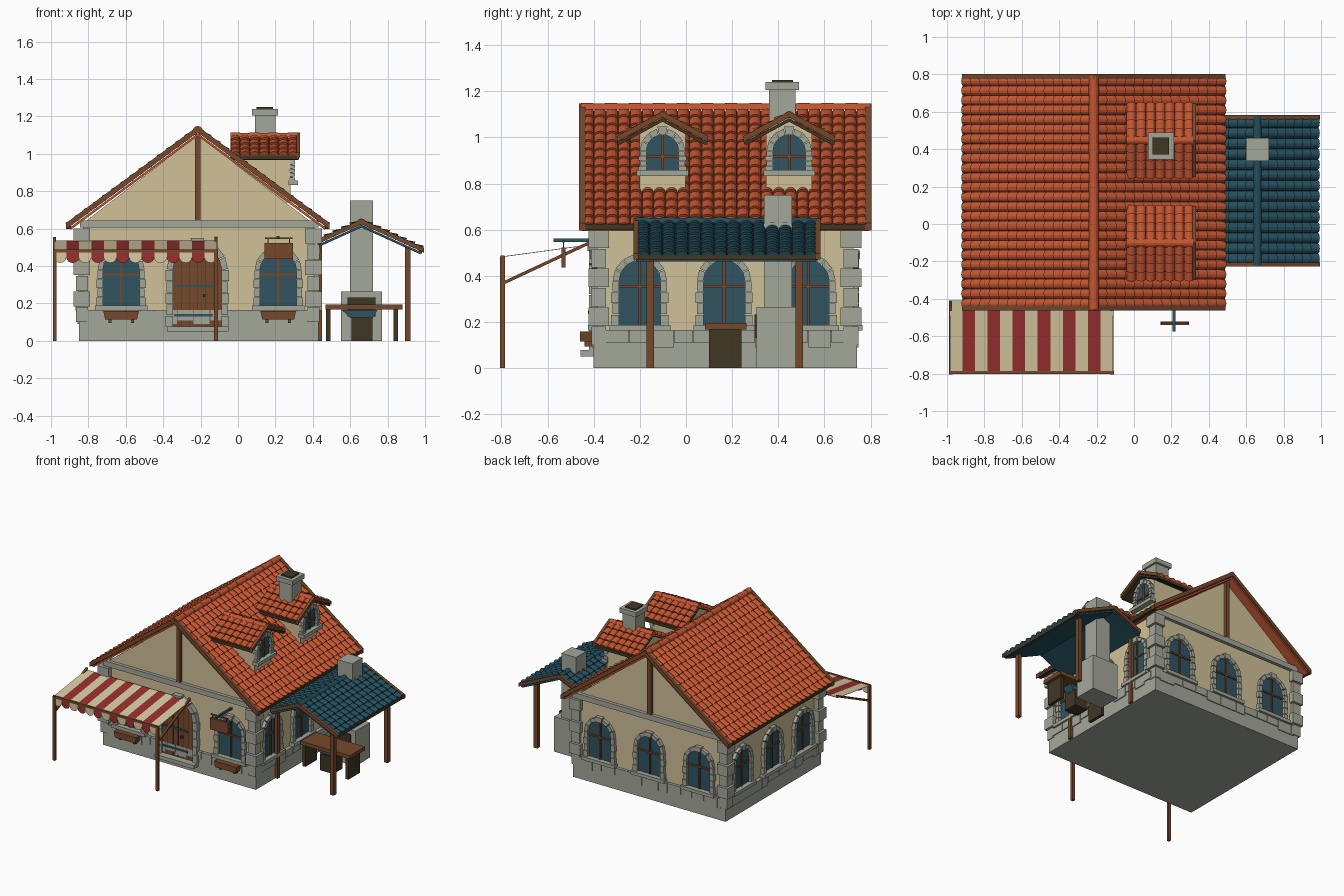
import bpy, bmesh, math, random
from mathutils import Vector, Matrix

if "Cube" in bpy.data.objects:
    bpy.data.objects.remove(bpy.data.objects["Cube"])
random.seed(4)

def lin(c):
    return c / 12.92 if c <= 0.04045 else ((c + 0.055) / 1.055) ** 2.4

COL = {"orange tile": (196, 86, 50), "blue tile": (36, 78, 92), "glass and steel": (48, 84, 97),
       "cream plaster": (208, 193, 152), "grey stone": (164, 167, 154), "brown wood": (118, 73, 44),
       "dark wood": (64, 54, 36), "red cloth": (152, 48, 46), "cream cloth": (216, 202, 162)}
MAT = {}
for n, c in COL.items():
    MAT[n] = bpy.data.materials.new(n)
    MAT[n].diffuse_color = (*[lin(v / 255) for v in c], 1)

PARTS = {}
def part(name, mat):
    if name not in PARTS:
        PARTS[name] = (bmesh.new(), mat)
    return PARTS[name][0]

def place(x, y, deg):
    return Matrix.Translation((x, y, 0)) @ Matrix.Rotation(math.radians(deg), 4, 'Z')
FRONT, SIDE = place(0, 0, 0), place(0, 0, 90)   # profile in xz, or in yz extruded along x

def prism(bm, pts, d0, d1, M=FRONT):
    """Extrude a (across, z) profile outward from d0 to d1."""
    a = [bm.verts.new(M @ Vector((u, -d0, z))) for u, z in pts]
    b = [bm.verts.new(M @ Vector((u, -d1, z))) for u, z in pts]
    bm.faces.new(a); bm.faces.new(b[::-1])
    for i in range(len(pts)):
        j = (i + 1) % len(pts)
        bm.faces.new((a[i], b[i], b[j], a[j]))

def box(bm, x0, x1, y0, y1, z0, z1):
    prism(bm, [(x0, z0), (x1, z0), (x1, z1), (x0, z1)], -y0, -y1)

def panel(bm, M, u0, u1, z0, z1, d0, d1):
    prism(bm, [(u0, z0), (u1, z0), (u1, z1), (u0, z1)], d0, d1, M)

def chevron(bm, c, l, r, za, slope, t, d0, d1, M=FRONT):
    prism(bm, [(c - l, za - l * slope), (c, za), (c + r, za - r * slope),
               (c + r, za - r * slope - t), (c, za - t), (c - l, za - l * slope - t)], d0, d1, M)

def arch(r, z0, zs, n=12):
    return [(r, z0)] + [(r * math.cos(math.pi * i / n), zs + r * math.sin(math.pi * i / n))
                        for i in range(n + 1)] + [(-r, z0)]

def stone_arch(bm, M, r, z0, zs, w, depth, rows):
    # jamb blocks then wedge stones
    h = (zs - z0) / rows
    for k in range(rows):
        e = w + (0.006 if k % 2 == 0 else 0)
        for s in (-1, 1):
            u = sorted((s * r, s * (r + e)))
            panel(bm, M, u[0], u[1], z0 + k * h + .002, z0 + (k + 1) * h - .002, -.01, depth)
    n = 7
    for k in range(n):
        a0, a1 = math.pi * k / n + .02, math.pi * (k + 1) / n - .02
        R = r + w + (.01 if k == n // 2 else 0)
        prism(bm, [(q * math.cos(a), zs + q * math.sin(a)) for q, a in ((r, a0), (R, a0), (R, a1), (r, a1))],
              -.01, depth + (.006 if k == n // 2 else 0), M)

def window(M, r, z0, zs, tag, w=.028):
    prism(part(tag + " glass", "glass and steel"), arch(r, z0, zs), -.01, .004, M)
    stone_arch(part(tag + " surrounds", "grey stone"), M, r, z0, zs, w, .024, 4)
    panel(part(tag + " sills", "grey stone"), M, -r - w - .014, r + w + .014, z0 - .022, z0 + .003, -.01, .04)
    bars = part(tag + " bars", "brown wood")
    panel(bars, M, -.006, .006, z0, zs + r, 0, .012)
    panel(bars, M, -r, r, zs - .03, zs - .018, 0, .012)

def tiles(bm, O, A, D, length, cols, rows, seg=6):
    """Barrel tiles: rows overlap down the slope, each with an open raised lower lip."""
    O, A, D = Vector(O), Vector(A), Vector(D)
    N = A.cross(D).normalized()
    if N.z < 0:
        N = -N
    w = length / cols
    for i in range(rows):
        for j in range(cols):
            lines = []
            for v, lift in ((i / rows, 0), ((i + 1.08) / rows, .012), ((i + 1.08) / rows, None)):
                line = []
                for k in range(seg + 1):
                    t = math.pi * k / seg
                    h = -.004 if lift is None else lift + w * .42 * math.sin(t)
                    line.append(bm.verts.new(O + A * (w * (j + .5 - .5 * math.cos(t))) + D * v + N * h))
                lines.append(line)
            for p, q in zip(lines, lines[1:]):
                for k in range(seg):
                    f = bm.faces.new((p[k], p[k + 1], q[k + 1], q[k]))
                    f.normal_update()
                    if f.normal.dot(N + D.normalized()) < 0:
                        f.normal_flip()

def ridge_cap(bm, M, c, z, r, d0, d1, n):
    for k in range(n):
        a, b = d0 + (d1 - d0) * k / n, d0 + (d1 - d0) * (k + 1) / n
        q = r * (1 if k % 2 else 1.1)
        prism(bm, [(c + q * math.cos(math.pi * i / 6), z + q * math.sin(math.pi * i / 6)) for i in range(7)], a, b, M)

# --- house body, plinth, gables
box(part("plinth", "grey stone"), -.85, .43, -.40, .74, 0, .16)
walls = part("walls", "cream plaster")
box(walls, -.83, .41, -.385, .725, .16, .62)
for y0, y1 in ((-.385, -.35), (.69, .725)):
    prism(walls, [(-.815, .64), (.385, .64), (-.215, 1.10)], -y0, -y1)
band = part("gable bands", "grey stone")
posts = part("gable posts", "brown wood")
for y0, y1 in ((-.41, -.35), (.69, .75)):
    box(band, -.845, .43, y0, y1, .605, .645)
    box(posts, -.23, -.2, y0, y1, .645, 1.11)

# --- corner stones and coping blocks
quoin = part("corner stones", "grey stone")
for cx in (-.835, .403):
    for cy in (-.378, .715):
        for k in range(6):
            h = .045 if k % 2 else .032
            box(quoin, cx - h, cx + h, cy - h, cy + h, .1 + k * .084, .18 + k * .084)
cope = part("coping stones", "grey stone")
for M, half in ((place(-.21, -.40, 0), .6), (place(.43, .17, 90), .53),
                (place(-.21, .74, 180), .6), (place(-.85, .17, -90), .53)):
    u = -half
    while u < half:
        e = min(u + random.uniform(.07, .14), half)
        panel(cope, M, u + .002, e - .002, random.choice((.09, .11)), .165, -.02, .007)
        u = e

# --- main roof
roof = part("main roof tiles", "orange tile")
S = .505 / .685
for s in (-1, 1):
    tiles(roof, (-.215, -.45, 1.112), (0, 1, 0), (s * .685, 0, -.505), 1.24, 24, 14)
    box(part("eave boards", "dark wood"), -.215 + s * .69 - .012, -.215 + s * .69 + .012, -.45, .79, .598, .628)
chevron(part("main roof deck", "orange tile"), -.215, .68, .68, 1.11, S, .015, .45, -.79)
ridge_cap(part("main ridge cap", "orange tile"), FRONT, -.215, 1.122, .025, .455, -.795, 24)
for d0, d1 in ((.463, .435), (-.775, -.803)):
    chevron(part("gable rafters", "brown wood"), -.215, .705, .705, 1.148, .735, .034, d0, d1)

# --- dormers on the right slope
for yc in (-.102, .447):
    M = place(.28, yc, 90)
    prism(part("dormer walls", "cream plaster"),
          [(-.1, .74), (.1, .74), (.1, 1.02), (0, 1.075), (-.1, 1.02)], -.32, 0, M)
    window(M, .07, .855, .942, "dormer window")
    for s in (-1, 1):
        tiles(part("dormer roof tiles", "orange tile"), (-.04, yc, 1.085), (1, 0, 0), (0, s * .185, -.1), .36, 7, 4)
        box(part("dormer eave boards", "dark wood"), -.04, .325, yc + s * .188 - .008, yc + s * .188 + .008, .97, .992)
    chevron(part("dormer decks", "dark wood"), 0, .185, .185, 1.083, .54, .015, -.32, .04, M)
    chevron(part("dormer rafters", "brown wood"), 0, .197, .197, 1.113, .54, .026, .032, .052, M)
    ridge_cap(part("dormer ridge caps", "orange tile"), M, 0, 1.09, .022, -.32, .035, 7)

# --- chimney
stack = part("chimney", "grey stone")
box(stack, .09, .2, .36, .475, .85, 1.21)
box(stack, .075, .215, .345, .49, 1.205, 1.24)
box(part("chimney flue", "dark wood"), .1, .188, .372, .463, 1.2, 1.25)

# --- windows on all sides
for x in (-.625, .215):
    window(place(x, -.385, 0), .098, .185, .378, "window")
for x in (-.625, -.21, .205):
    window(place(x, .725, 180), .098, .185, .378, "window")
for y in (-.2, .165, .53):
    window(place(.41, y, 90), .09, .185, .378, "window")
    window(place(-.83, y, -90), .09, .185, .378, "window")
for x in (-.625, .215):
    b = part("window boxes", "brown wood")
    prism(b, [(x - .085, .115), (x + .085, .115), (x + .095, .16), (x - .095, .16)], .40, .46)
    for s in (-1, 1):
        box(b, x + s * .06 - .008, x + s * .06 + .008, -.44, -.40, .095, .12)

# --- door
D = place(-.218, -.385, 0)
prism(part("door", "brown wood"), arch(.13, .075, .38), -.01, .02, D)
stone_arch(part("door surround", "grey stone"), D, .13, .075, .38, .034, .035, 5)
for k in (-2, -1, 0, 1, 2):
    panel(part("door plank gaps", "dark wood"), D, k * .043 - .002, k * .043 + .002, .08, .48, .01, .022)
for z in (.13, .285):
    panel(part("door hinges", "glass and steel"), D, -.125, .085, z, z + .013, .01, .028)
panel(part("door knob", "dark wood"), D, .03, .045, .235, .25, .01, .04)
box(part("door step", "grey stone"), -.38, -.05, -.458, -.39, .05, .078)

# --- striped awning with scalloped valance
for k in range(13):
    x0, w = -.985, .873 / 13
    mat = "red cloth" if k % 2 else "cream cloth"
    bm = part("awning " + mat, mat)
    prism(bm, [(-.8, .484), (-.41, .537), (-.41, .534), (-.8, .481)], x0 + k * w, x0 + (k + 1) * w, SIDE)
    c = x0 + (k + .5) * w
    prism(bm, [(c - w / 2, .48)] + [(c - w / 2 * math.cos(math.pi * i / 8), .447 - .03 * math.sin(math.pi * i / 8))
                                   for i in range(9)] + [(c + w / 2, .48)], .797, .8)
frame = part("awning frame", "brown wood")
for x in (-.98, -.117):
    box(frame, x - .01, x + .01, -.805, -.785, 0, .485)
    prism(frame, [(-.795, .36), (-.41, .54), (-.41, .555), (-.795, .375)], x - .008, x + .008, SIDE)
box(frame, -.99, -.107, -.803, -.787, .472, .489)

# --- hanging sign
box(part("sign bracket", "glass and steel"), .207, .223, -.575, -.385, .548, .562)
box(part("sign board", "brown wood"), .143, .293, -.54, -.522, .437, .523)
for x in (.16, .276):
    box(part("sign hangers", "glass and steel"), x - .003, x + .003, -.534, -.528, .52, .55)
box(part("sign crossbar", "brown wood"), .145, .291, -.535, -.527, .545, .553)

# --- lean-to roof and posts
T = .4545
for s, run, n in ((-1, .23, 5), (1, .315, 7)):
    tiles(part("lean-to roof tiles", "blue tile"), (.66, -.215, .622), (0, 1, 0), (s * run, 0, -run * T), .785, 14, n)
chevron(part("lean-to deck", "blue tile"), .66, .23, .315, .62, T, .014, .215, -.57)
ridge_cap(part("lean-to ridge cap", "blue tile"), FRONT, .66, .63, .022, .22, -.575, 14)
for d0, d1 in ((.228, .205), (-.56, -.583)):
    chevron(part("lean-to rafters", "brown wood"), .66, .23, .335, .65, T, .026, d0, d1)
box(part("lean-to eave board", "dark wood"), .965, .985, -.215, .57, .468, .49)
for y in (-.155, .49):
    box(part("lean-to posts", "brown wood"), .892, .922, y - .016, y + .016, 0, .505)
    box(part("lean-to posts", "brown wood"), .425, .45, y - .014, y + .014, 0, .53)

# --- forge, workbench, anvil
forge = part("forge", "grey stone")
box(forge, .55, .77, .305, .48, 0, .265)
box(forge, .6, .722, .337, .46, .265, .75)
box(part("forge mouth", "dark wood"), .585, .735, .296, .31, .13, .232)
box(part("workbench top", "brown wood"), .468, .88, .082, .262, .168, .195)
for x in (.47, .832):
    box(part("workbench legs", "dark wood"), x, x + .024, .1, .24, 0, .168)
box(part("anvil stump", "dark wood"), .607, .718, .115, .225, 0, .125)
prism(part("anvil", "glass and steel"), [(.6, .122), (.72, .122), (.745, .166), (.555, .166)], -.13, -.21)

# --- turn every collected part into an object
for name, (bm, mat) in PARTS.items():
    if "tiles" not in name:
        bmesh.ops.recalc_face_normals(bm, faces=bm.faces)
    me = bpy.data.meshes.new(name)
    bm.to_mesh(me); bm.free()
    me.materials.append(MAT[mat])
    bpy.context.scene.collection.objects.link(bpy.data.objects.new(name, me))

for m in bpy.data.materials:
    if m.users and not m.is_grease_pencil:
        m.use_nodes = True
        m.node_tree.nodes["Principled BSDF"].inputs["Base Color"].default_value = m.diffuse_color
